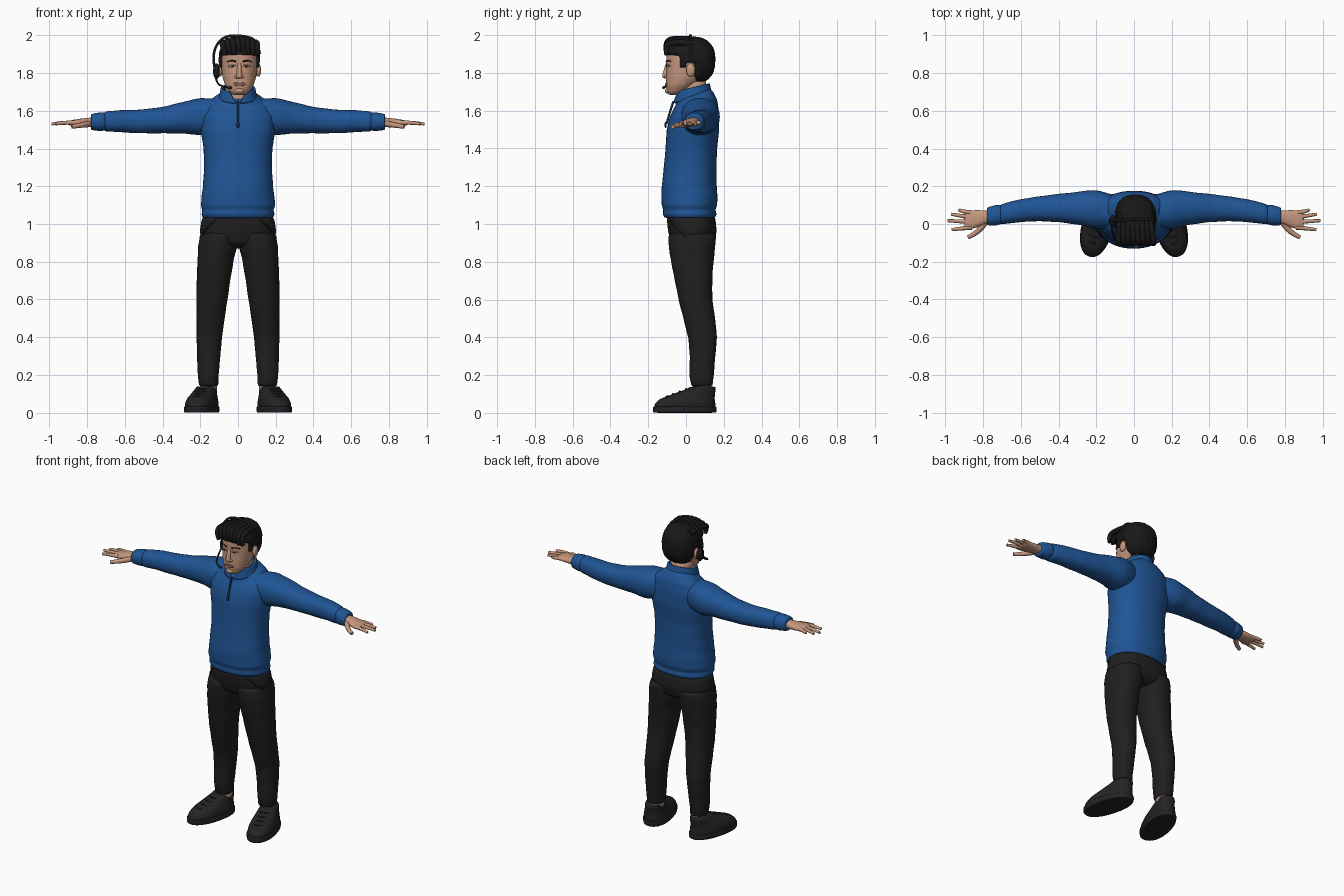
import bpy, bmesh
from math import sin, cos, pi, sqrt
from mathutils import Vector

cube = bpy.data.objects.get("Cube")
if cube:
    bpy.data.objects.remove(cube, do_unlink=True)


def material(name, *rgb):
    mat = bpy.data.materials.new(name)
    mat.use_nodes = True
    mat.diffuse_color = (*rgb, 1)
    mat.node_tree.nodes["Principled BSDF"].inputs["Base Color"].default_value = (*rgb, 1)
    return mat


blue = material("sweater_blue", .014, .09, .3)
navy = material("zip_navy", .008, .03, .09)
black = material("trouser_black", .014, .014, .014)
shoe_black = material("shoe_black", .017, .017, .018)
hair_black = material("hair_black", .009, .009, .009)
plastic = material("headset_black", .011, .011, .012)
skin = material("skin", .56, .31, .21)
lip = material("lip", .38, .17, .13)
white = material("eye_white", .5, .45, .42)
SIDES = (("left", 1), ("right", -1))


def finish(name, bm, mat, levels=1):
    """Turn a bmesh into a smooth object."""
    bmesh.ops.recalc_face_normals(bm, faces=bm.faces)
    mesh = bpy.data.meshes.new(name)
    bm.to_mesh(mesh)
    bm.free()
    mesh.materials.append(mat)
    mesh.shade_smooth()
    obj = bpy.data.objects.new(name, mesh)
    bpy.context.collection.objects.link(obj)
    if levels:
        mod = obj.modifiers.new("smooth", "SUBSURF")
        mod.levels = mod.render_levels = levels
    return obj


def power(v, p):
    return abs(v) ** p * (1 if v > 0 else -1)


def loft(name, rings, mat, axis="z", side=1, ripple=0, tilt=0, steps=3, segments=24):
    """Skin oval rings (position, two centres, two radii) along an axis."""
    dense = []
    for a, b in zip(rings, rings[1:]):
        dense += [[u + (v - u) * i / steps for u, v in zip(a, b)] for i in range(steps)]
    dense.append(list(rings[-1]))
    bm = bmesh.new()
    loops = []
    for t, c, d, rc, rd in dense:
        loop = []
        for k in range(segments):
            a = 2 * pi * k / segments
            wave = 1 + ripple * sin(t * 70 + 3 * sin(a + t * 9))
            u = rc * power(cos(a), .9) * wave
            v = rd * power(sin(a), .9) * wave
            if axis == "z":
                lift = tilt * max(0, t - 1.5) * v
                co = (side * (c + u), d + v, t + lift)
            else:
                co = (side * t, c + u, d + v)
            loop.append(bm.verts.new(co))
        loops.append(loop)
    for low, high in zip(loops, loops[1:]):
        for k in range(segments):
            n = (k + 1) % segments
            bm.faces.new((low[k], low[n], high[n], high[k]))
    bm.faces.new(loops[0])
    bm.faces.new(loops[-1])
    return finish(name, bm, mat)


def tube(name, points, radius, mat, tip=1):
    """Round curve through control points, tapering towards its tip."""
    curve = bpy.data.curves.new(name, "CURVE")
    curve.dimensions = "3D"
    curve.bevel_depth = radius
    curve.bevel_resolution = 3
    curve.use_fill_caps = True
    spline = curve.splines.new("NURBS")
    spline.points.add(len(points) - 1)
    for i, (p, co) in enumerate(zip(spline.points, points)):
        p.co = (*co, 1)
        p.radius = 1 + (tip - 1) * i / (len(points) - 1)
    spline.order_u = 3
    spline.use_endpoint_u = True
    curve.materials.append(mat)
    obj = bpy.data.objects.new(name, curve)
    bpy.context.collection.objects.link(obj)
    return obj


def blob(name, center, size, mat):
    """Ellipsoid."""
    bm = bmesh.new()
    bmesh.ops.create_uvsphere(bm, u_segments=16, v_segments=10, radius=1)
    for v in bm.verts:
        v.co = Vector(center) + v.co * Vector(size)
    return finish(name, bm, mat, 0)


# Sweater body
loft("sweater_body", [
    (1.03, 0, .02, .187, .132), (1.05, 0, .02, .195, .142), (1.075, 0, .018, .19, .139),
    (1.1, 0, .018, .198, .148), (1.16, 0, .018, .192, .149), (1.2, 0, .017, .187, .146),
    (1.3, 0, .022, .18, .14), (1.4, 0, .028, .183, .137), (1.5, 0, .037, .2, .14),
    (1.58, 0, .043, .2, .132), (1.63, 0, .048, .175, .118), (1.665, 0, .047, .13, .1),
    (1.69, 0, .042, .09, .085)], blue, tilt=1.8, ripple=.004, segments=32)

# Open stand-up collar, higher at the back
bm = bmesh.new()
rows, columns = 4, 36
grid = []
for r in range(rows + 1):
    f = r / rows
    gap = .06 + .5 * f
    line = []
    for k in range(columns + 1):
        a = gap + (2 * pi - 2 * gap) * k / columns
        back = (1 - cos(a)) / 2
        radius = .103 - .012 * f
        z = (1.64 + .05 * back) * (1 - f) + (1.7 + .045 * back) * f
        line.append(bm.verts.new((radius * sin(a), .035 - radius * cos(a), z)))
    grid.append(line)
for low, high in zip(grid, grid[1:]):
    for k in range(columns):
        bm.faces.new((low[k], low[k + 1], high[k + 1], high[k]))
collar = finish("collar", bm, blue)
collar.modifiers.new("thickness", "SOLIDIFY").thickness = .012
tube("zip", [(0, -.066, 1.65), (0, -.087, 1.59), (0, -.103, 1.53)], .006, navy)
blob("zip_pull", (0, -.108, 1.525), (.009, .006, .017), navy)

# Trousers seat
loft("trousers_seat", [
    (.87, 0, .035, .12, .07), (.9, 0, .034, .19, .115), (.96, 0, .034, .205, .13),
    (1.05, 0, .025, .19, .13)], black)

for label, s in SIDES:
    # Sleeves with cuffs
    loft(label + "_sleeve", [
        (.07, .06, 1.58, .08, .085), (.2, .078, 1.568, .105, .1), (.28, .083, 1.565, .09, .086),
        (.4, .085, 1.55, .075, .07), (.52, .08, 1.543, .065, .063), (.62, .068, 1.545, .06, .059),
        (.72, .048, 1.543, .053, .052)], blue, "x", s, ripple=.018)
    loft(label + "_cuff", [
        (.7, .05, 1.543, .05, .048), (.73, .047, 1.542, .055, .05), (.765, .042, 1.541, .05, .045),
        (.78, .04, 1.54, .046, .041)], blue, "x", s)

    # Hands
    loft(label + "_palm", [
        (.74, .04, 1.54, .032, .028), (.79, .036, 1.538, .036, .025), (.83, .028, 1.537, .046, .022),
        (.88, .02, 1.535, .052, .016), (.9, .02, 1.534, .046, .01)], skin, "x", s)
    for finger, root, reach, end in (("little", .06, .925, .075), ("ring", .035, .968, .052),
                                     ("middle", .01, .988, .018), ("index", -.018, .965, -.03)):
        tube(f"{label}_{finger}_finger", [
            (s * .86, root, 1.537), (s * .92, (root + end) / 2, 1.539), (s * reach, end, 1.53)],
            .0125, skin, .65)
    tube(label + "_thumb", [(s * .79, .01, 1.53), (s * .82, -.045, 1.526), (s * .88, -.07, 1.515)],
         .018, skin, .6)

    # Trouser legs, gathered a little at the shin
    loft(label + "_trouser_leg", [
        (.135, .155, .085, .05, .056), (.2, .158, .082, .056, .065), (.3, .155, .088, .062, .068),
        (.4, .152, .088, .068, .077), (.5, .145, .07, .075, .085), (.6, .138, .05, .083, .09),
        (.7, .13, .04, .09, .1), (.8, .12, .033, .096, .113), (.88, .108, .032, .104, .125),
        (.96, .1, .033, .1, .127)], black, side=s, ripple=.014)
    tube(label + "_pocket_seam", [(s * .12, -.082, 1.02), (s * .17, -.06, .98), (s * .2, .0, .93)],
         .004, black)
    loft(label + "_ankle", [(.07, .155, .088, .044, .05), (.2, .155, .088, .042, .046)], skin, side=s)

    # Shoes with sole and laces, toes turned out
    parts = [
        loft(label + "_sole", [
            (0, 0, -.11, .08, .168), (.006, 0, -.11, .084, .173), (.028, 0, -.11, .085, .174),
            (.034, 0, -.11, .08, .17)], shoe_black),
        loft(label + "_shoe", [
            (.02, 0, -.11, .08, .168), (.05, 0, -.108, .08, .165), (.075, 0, -.095, .074, .148),
            (.1, 0, -.06, .064, .115), (.125, 0, -.022, .056, .08), (.14, 0, -.01, .05, .066)],
            shoe_black)]
    for i in range(4):
        y, z = -.215 + .035 * i, .083 + .013 * i
        parts.append(tube(f"{label}_lace_{i + 1}", [
            (-.04, y + .025, z - .006), (0, y - .012, z + .014), (.04, y + .025, z - .006)],
            .005, shoe_black))
    for part in parts:
        part.location = (s * .165, .1, 0)
        part.rotation_euler.z = s * .25

# Neck and head
loft("neck", [(1.6, 0, .03, .075, .075), (1.67, 0, .035, .068, .068), (1.77, 0, .04, .066, .07)], skin)
MID = .007
loft("head", [
    (1.683, MID, -.06, .032, .032), (1.7, MID, -.05, .053, .051), (1.735, MID, -.03, .076, .076),
    (1.78, MID, 0, .09, .106), (1.84, MID, .012, .097, .116), (1.9, MID, .015, .098, .119),
    (1.94, MID, .02, .085, .1), (1.96, MID, .02, .05, .06)], skin, segments=32)


def face(x, z, out=0):
    """Point on the front of the face."""
    depth = .104 * sqrt(1 - (x / .102) ** 2)
    return (MID + x, -depth - out, z)


# Facial features
tube("nose_bridge", [face(0, 1.85, -.008), face(0, 1.815, .002), face(0, 1.785, .009)], .011, skin, 1.3)
blob("nose_tip", face(0, 1.783, .008), (.016, .014, .012), skin)
tube("upper_lip", [face(-.032, 1.742), face(0, 1.75, .007), face(.032, 1.742)], .005, lip)
tube("lower_lip", [face(-.026, 1.739), face(0, 1.733, .007), face(.026, 1.739)], .006, lip)
blob("chin", face(0, 1.705, -.012), (.028, .02, .016), skin)
for label, s in SIDES:
    blob(label + "_nostril", face(s * .015, 1.78, 0), (.01, .012, .009), skin)
    blob(label + "_eye", face(s * .038, 1.836, -.001), (.016, .006, .006), white)
    blob(label + "_iris", face(s * .037, 1.836, .003), (.006, .004, .0055), hair_black)
    tube(label + "_eyelid", [face(s * .019, 1.837), face(s * .038, 1.847, .006), face(s * .058, 1.836)],
         .004, skin)
    tube(label + "_eyebrow", [face(s * .018, 1.86, .001), face(s * .042, 1.871, .001),
                              face(s * .066, 1.859, .001)], .0045, hair_black, .6)
    blob(label + "_ear", (MID + s * .102, .025, 1.815), (.013, .024, .035), skin)

# Hair cap, tucked under the skin around the face and ears
bm = bmesh.new()
bmesh.ops.create_uvsphere(bm, u_segments=56, v_segments=40, radius=1)
for v in bm.verts:
    d = v.co.copy()
    d /= sum(abs(c) ** 2.5 for c in d) ** .4
    wave = 1 + .015 * sin(14 * d.x + 5 * d.z) * sin(9 * d.z + 4 * d.y)
    co = Vector((MID + d.x * .11 * wave, .023 + d.y * .132 * wave, 1.867 + d.z * .125 * wave))
    hairline = 1.895 if co.y < -.045 else 1.825 if co.y < -.005 else 1.855 if co.y < .045 else 1.74
    if co.z < hairline:
        co = Vector((MID, .03, 1.86)) + (co - Vector((MID, .03, 1.86))) * .72
    v.co = co
finish("hair", bm, hair_black)
for i in range(8):
    x = -.085 + .026 * i
    high = 1.982 - 2.5 * (x - MID) ** 2
    drop = 1.915 - .02 * abs(x) / .09 + .008 * (i % 2)
    tube(f"fringe_lock_{i + 1}", [
        (x * .8, .06, high - .01), (x, -.06, high + .005), (x + .006, -.112, high - .02),
        (x * .95 + .012, -.1, drop)], .019, hair_black, .7)

# Headset with band and microphone boom
blob("headset_cup", (-.114, .015, 1.81), (.018, .033, .042), plastic)
tube("headset_band", [(-.122, .015, 1.82), (-.14, .015, 1.9), (-.085, .02, 1.995), (.02, .025, 2.0),
                      (.105, .025, 1.975), (.115, .025, 1.9)], .007, plastic)
tube("microphone_boom", [(-.12, .0, 1.785), (-.112, -.06, 1.745), (-.085, -.105, 1.73),
                         (-.045, -.118, 1.722)], .005, plastic)
blob("microphone", (-.045, -.118, 1.722), (.013, .008, .008), plastic)
